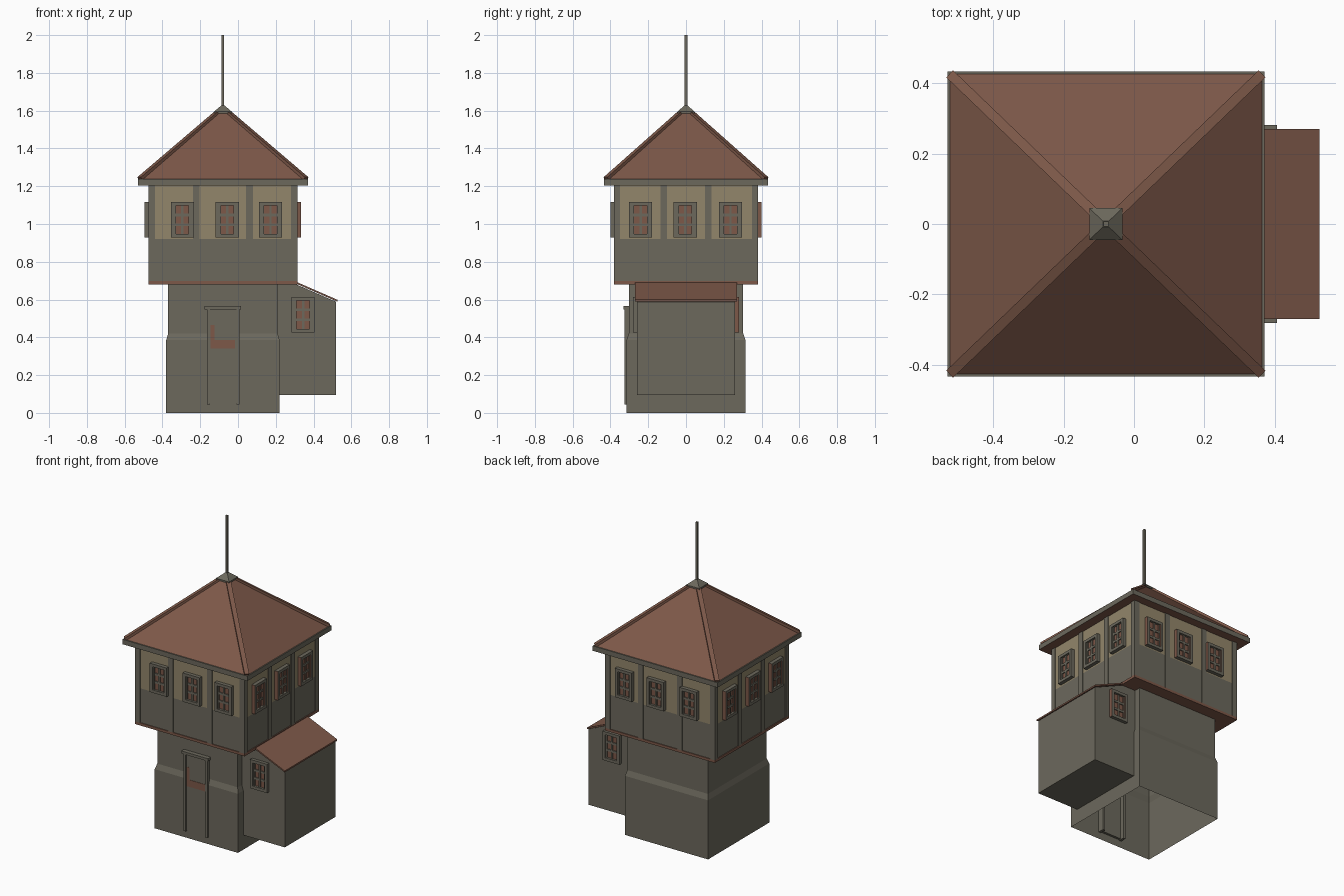
import bpy, bmesh, math
from mathutils import Vector, Matrix

if "Cube" in bpy.data.objects:
    bpy.data.objects.remove(bpy.data.objects["Cube"])

def material(name, rgb):
    m = bpy.data.materials.new(name)
    m.diffuse_color = (*rgb, 1)
    m.use_nodes = True
    m.node_tree.nodes["Principled BSDF"].inputs["Base Color"].default_value = m.diffuse_color
    return m

STONE = material("weathered_grey", (0.15, 0.14, 0.108))
RED = material("red_brown_tile", (0.205, 0.098, 0.066))
CREAM = material("cream_plaster", (0.29, 0.24, 0.145))
MATS = [STONE, RED, CREAM]
CX = -0.08  # tower axis

def finish(name, bm, rule=None, mat=0, recalc=True):
    """Turn a bmesh into an object, colouring faces by a rule."""
    if recalc:
        bmesh.ops.recalc_face_normals(bm, faces=bm.faces[:])
    bm.normal_update()
    for f in bm.faces:
        f.material_index = rule(f) if rule else mat
    me = bpy.data.meshes.new(name)
    bm.to_mesh(me)
    bm.free()
    for m in MATS:
        me.materials.append(m)
    ob = bpy.data.objects.new(name, me)
    bpy.context.collection.objects.link(ob)
    return ob

def add_box(bm, x0, x1, y0, y1, z0, z1):
    mat = Matrix.Translation(((x0 + x1) / 2, (y0 + y1) / 2, (z0 + z1) / 2)) @ \
        Matrix.Diagonal((x1 - x0, y1 - y0, z1 - z0, 1))
    bmesh.ops.create_cube(bm, size=1, matrix=mat)

def box(name, *dims, mat=0):
    bm = bmesh.new()
    add_box(bm, *dims)
    return finish(name, bm, mat=mat)

def loft(name, rings, rule=None, mat=0, bottom=True, top=True):
    """Stack of rectangles (z, half x, half y) around the tower axis."""
    bm = bmesh.new()
    loops = [[bm.verts.new((CX + sx * hx, sy * hy, z))
              for sx, sy in ((-1, -1), (1, -1), (1, 1), (-1, 1))] for z, hx, hy in rings]
    for a, b in zip(loops, loops[1:]):
        for i in range(4):
            j = (i + 1) % 4
            bm.faces.new((a[i], a[j], b[j], b[i]))
    if bottom:
        bm.faces.new(loops[0][::-1])
    if top:
        bm.faces.new(loops[-1])
    return finish(name, bm, rule, mat, recalc=False)

def extrude_xz(name, pts, y0, y1, mat=0):
    bm = bmesh.new()
    face = bm.faces.new([bm.verts.new((x, y0, z)) for x, z in pts])
    new = bmesh.ops.extrude_face_region(bm, geom=[face])["geom"]
    bmesh.ops.translate(bm, vec=(0, y1 - y0, 0),
                        verts=[v for v in new if isinstance(v, bmesh.types.BMVert)])
    return finish(name, bm, mat=mat)

def under_red(f):
    return 1 if f.normal.z < -0.5 else 0

# Lower tower, open underneath, with a sloped set-back
loft("lower_tower", [(0, .30, .315), (.385, .30, .315), (.42, .29, .303), (.69, .29, .303)],
     bottom=False, top=False)

# Overhanging upper storey: grey below, cream above
loft("upper_floor_plate", [(.68, .395, .382), (.697, .395, .382)], mat=1)
loft("upper_storey", [(.695, .39, .377), (.92, .39, .377), (1.21, .39, .377)],
     rule=lambda f: 2 if f.calc_center_median().z > .93 else 0)

# Timber posts on each upper wall
for s in (-1, 1):
    for off in (-.141, .141):
        y = sorted((s * .37, s * .382))
        box("wall_post", CX + off - .018, CX + off + .018, *y, .697, 1.21)
    for off in (-.118, .118):
        x = sorted((CX + s * .38, CX + s * .395))
        box("side_wall_post", *x, off - .018, off + .018, .697, 1.21)
    for t in (-1, 1):
        x = sorted((CX + s * .36, CX + s * .395))
        y = sorted((t * .35, t * .382))
        box("corner_post", *x, *y, .697, 1.21)

# Roof, eaves, hip caps, apex cap and mast
loft("eaves_board", [(1.205, .45, .433), (1.237, .45, .433)], rule=under_red)
loft("roof", [(1.235, .445, .428), (1.615, .006, .006)], mat=1)
apex = Vector((CX, 0, 1.615))
for sx in (-1, 1):
    for sy in (-1, 1):
        corner = Vector((CX + sx * .44, sy * .423, 1.24))
        d = apex - corner
        bm = bmesh.new()
        add_box(bm, -d.length / 2, d.length / 2, -.014, .014, -.01, .009)
        bmesh.ops.transform(bm, verts=bm.verts[:], matrix=Matrix.Translation((apex + corner) / 2)
                            @ d.to_track_quat('X', 'Z').to_matrix().to_4x4())
        finish("hip_cap", bm, mat=1)
loft("apex_cap", [(1.585, .047, .045), (1.595, .047, .045), (1.628, .008, .008)])
loft("mast", [(1.6, .007, .007), (2.0, .007, .007)])

# Side annex with a lean-to roof
extrude_xz("annex_walls", [(.20, .095), (.52, .095), (.52, .588), (.30, .684), (.20, .684)],
           -.26, .26)
extrude_xz("annex_roof", [(.29, .692), (.526, .589), (.526, .599), (.29, .702)], -.27, .27, mat=1)

# Door: panel, posts, lintel, painted patch
box("door_panel", -.155, -.005, -.319, -.30, .05, .55)
for x in (-.165, -.008):
    box("door_post", x, x + .016, -.326, -.275, .045, .55)
box("door_lintel", -.177, .015, -.331, -.29, .548, .565)
box("door_patch_low", -.145, -.015, -.321, -.315, .34, .385, mat=1)
box("door_patch_side", -.145, -.125, -.321, -.315, .385, .465, mat=1)

# Window: frame with a red left side, grey glazing bars and red panes
def window_mesh():
    bm = bmesh.new()
    w, h, t = .061, .094, .019
    for s in (-1, 1):
        add_box(bm, *sorted((s * w, s * (w - t))), -.021, .004, -h, h)
        add_box(bm, -w + t, w - t, -.021, .004, *sorted((s * h, s * (h - t))))
    add_box(bm, -.006, .006, -.013, .002, -h + t, h - t)
    for z in (-.026, .026):
        add_box(bm, -w + t, w - t, -.012, .002, z - .007, z + .007)
    for s in (-1, 1):
        add_box(bm, *sorted((s * .034, s * .043)), -.014, .002, -h + t, h - t)
    add_box(bm, -w + t, w - t, -.006, .003, -h + t, h - t)

    def rule(f):
        c = f.calc_center_median()
        pane = abs(c.y + .006) < .0005 and f.normal.y < -.5
        return 1 if f.normal.x < -.5 or pane else 0
    ob = finish("window", bm, rule)
    me = ob.data
    bpy.data.objects.remove(ob)
    return me

WINDOW = window_mesh()

def window(x, y, z, quarter):
    ob = bpy.data.objects.new("window", WINDOW)
    ob.location = (x, y, z)
    ob.rotation_euler.z = quarter * math.pi / 2
    bpy.context.collection.objects.link(ob)

for x in (-.295, -.057, .172):          # front and back walls
    window(x, -.38, 1.022, 0)
    window(x, .38, 1.022, 2)
for y in (-.24, -.004, .235):           # side walls
    window(CX + .393, y, 1.022, 1)
    window(CX - .393, y, 1.022, 3)
window(.345, -.26, .52, 0)              # annex
window(.345, .26, .52, 2)
